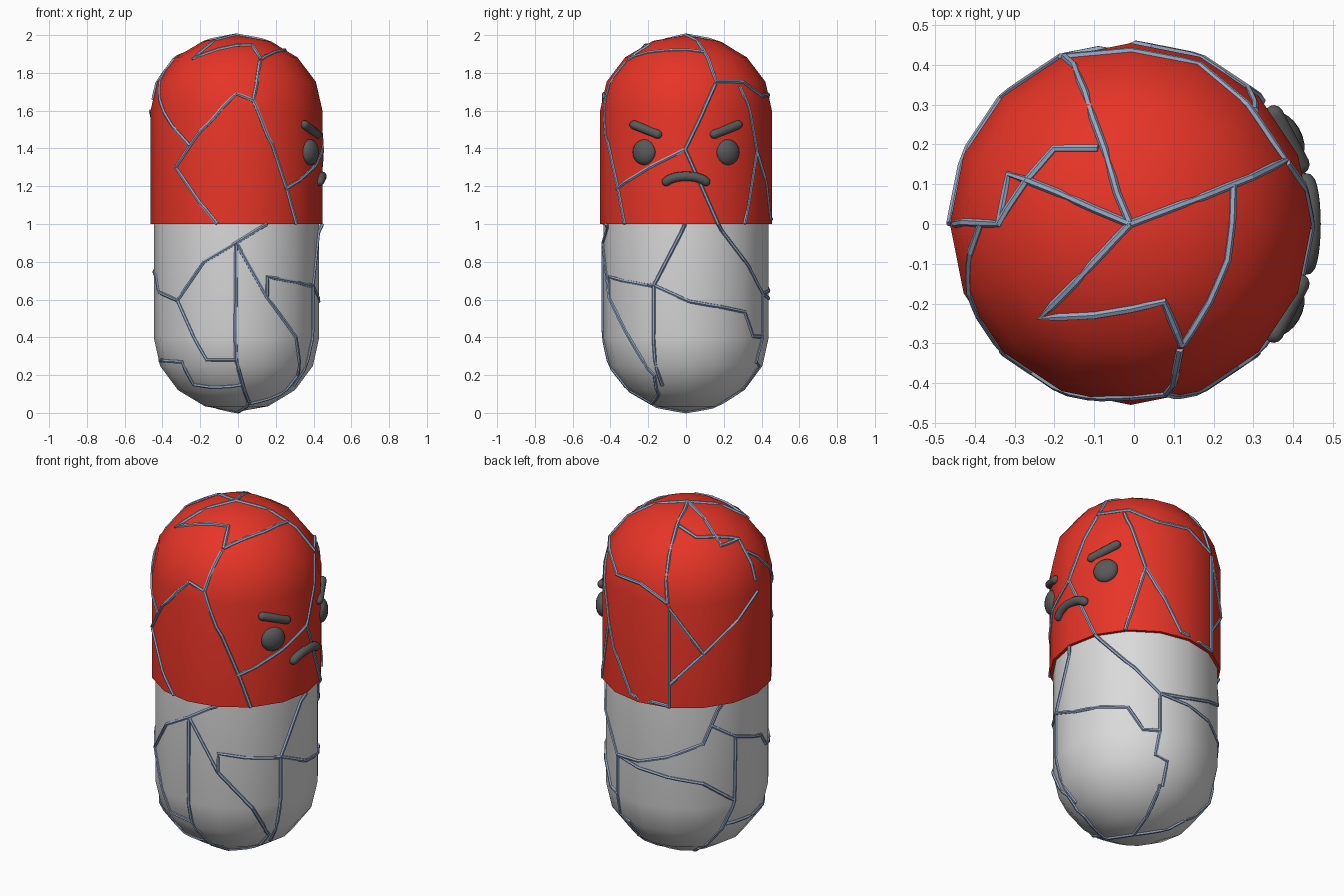
import bpy, bmesh, math
from mathutils import Vector
from mathutils.bvhtree import BVHTree

if "Cube" in bpy.data.objects:
    bpy.data.objects.remove(bpy.data.objects["Cube"], do_unlink=True)

CENTRE_X = -0.008
SIDES = 16


def material(name, colour):
    mat = bpy.data.materials.new(name)
    mat.use_nodes = True
    mat.diffuse_color = (*colour, 1)
    mat.node_tree.nodes["Principled BSDF"].inputs["Base Color"].default_value = (*colour, 1)
    return mat


RED = material("red", (0.8, 0.035, 0.02))
GREY = material("light grey", (0.7, 0.7, 0.7))
STEEL = material("steel blue", (0.30, 0.39, 0.55))
DARK = material("dark grey", (0.1, 0.1, 0.1))


def select(obj):
    bpy.ops.object.select_all(action="DESELECT")
    obj.select_set(True)
    bpy.context.view_layer.objects.active = obj


def add(name, bm, mat, smooth=True):
    mesh = bpy.data.meshes.new(name)
    bm.to_mesh(mesh)
    bm.free()
    obj = bpy.data.objects.new(name, mesh)
    bpy.context.collection.objects.link(obj)
    mesh.materials.append(mat)
    if smooth:
        select(obj)
        bpy.ops.object.shade_smooth_by_angle(angle=math.radians(45))
    return obj


def half_shell(name, profile, mat):
    """Turn a (radius, height) profile about the body axis."""
    bm = bmesh.new()
    points = [bm.verts.new((r, 0, z)) for r, z in profile]
    edges = [bm.edges.new(pair) for pair in zip(points, points[1:])]
    bmesh.ops.spin(bm, geom=points + edges, cent=(0, 0, 0), axis=(0, 0, 1),
                   angle=math.tau, steps=SIDES)
    bmesh.ops.remove_doubles(bm, verts=bm.verts[:], dist=0.001)
    bmesh.ops.recalc_face_normals(bm, faces=bm.faces[:])
    bmesh.ops.translate(bm, verts=bm.verts[:], vec=(CENTRE_X, 0, 0))
    return add(name, bm, mat)


def dome(radius, base, height):
    arc = [math.radians(22.5 * i) for i in range(5)]
    return [(radius * math.cos(t), base + height * math.sin(t)) for t in arc]


# Two halves of the capsule, the upper one slightly wider
upper = half_shell("upper_shell", [(0.435, 1.0), (0.455, 1.0)] + dome(0.455, 1.6, 0.4), RED)
lower = half_shell("lower_shell", [(0.438, 1.01)] + dome(0.438, 0.4, -0.395), GREY)

surface = bmesh.new()
surface.from_mesh(upper.data)
surface.from_mesh(lower.data)
tree = BVHTree.FromBMesh(surface)
surface.free()


def tube(name, paths, radius, mat, sides, round_ends=False):
    curve = bpy.data.curves.new(name, "CURVE")
    curve.dimensions = "3D"
    curve.bevel_depth = radius
    curve.bevel_resolution = sides // 2 - 2
    curve.use_fill_caps = True
    for path in paths:
        pts = [(Vector(p), 1.0) for p in path]
        if round_ends:
            head = (pts[0][0] - pts[1][0]).normalized()
            tail = (pts[-1][0] - pts[-2][0]).normalized()
            cap = [(radius * math.sin(t), math.cos(t)) for t in (0.5, 1.0, 1.4)]
            start = [(pts[0][0] + head * d, w) for d, w in reversed(cap)]
            end = [(pts[-1][0] + tail * d, w) for d, w in cap]
            pts = start + pts + end
        spline = curve.splines.new("POLY")
        spline.points.add(len(pts) - 1)
        for point, (co, weight) in zip(spline.points, pts):
            point.co = (*co, 1)
            point.radius = weight
    obj = bpy.data.objects.new(name, curve)
    bpy.context.collection.objects.link(obj)
    curve.materials.append(mat)
    select(obj)
    bpy.ops.object.convert(target="MESH")
    obj = bpy.context.object
    if round_ends:
        bpy.ops.object.shade_smooth_by_angle(angle=math.radians(60))
    else:
        bpy.ops.object.shade_flat()
    return obj


def on_shell(side, a, b):
    """Project a drawn point onto the capsule from the given side."""
    if side == "turn":
        t = math.radians(a)
        way = Vector((-math.cos(t), -math.sin(t), 0))
        mid = Vector((CENTRE_X, 0, b))
    else:
        way, mid = {"front": ((0, 1, 0), (a, 0, b)), "face": ((-1, 0, 0), (0, a, b)),
                    "top": ((0, 0, -1), (a, b, 1.5)), "under": ((0, 0, 1), (a, b, 0.5))}[side]
        way, mid = Vector(way), Vector(mid)
    hit = tree.ray_cast(mid - way * 3, way)[0]
    return hit or tree.find_nearest(mid - way * 0.1)[0]


def crack(side, points):
    """Lay a broken line along the capsule surface."""
    corners = [on_shell(side, a, b) for a, b in points]
    path = [corners[0]]
    for p, q in zip(corners, corners[1:]):
        steps = max(1, round((q - p).length / 0.05))
        path += [tree.find_nearest(p.lerp(q, i / steps))[0] for i in range(1, steps + 1)]
    return path


# Cracks across the upper half
crown = [
    [(-.01, 0), (-.175, .42)],
    [(-.01, 0), (.25, .1), (.38, .16), (.285, .3), (.165, .4), (-.01, .435), (-.175, .42)],
    [(-.01, 0), (-.235, -.235), (-.1, -.23), (-.01, -.215), (.075, -.195), (.12, -.305)],
    [(.12, -.305), (.19, -.195), (.235, -.09), (.25, .1)],
    [(-.01, 0), (-.27, .11), (-.315, .125), (-.34, 0), (-.45, 0)],
    [(-.34, 0), (-.27, .11), (-.2, .19), (-.09, .19)],
]
upper_front = [
    [(-.11, 1), (-.33, 1.3), (-.255, 1.415), (-.01, 1.69), (.08, 1.655), (.26, 1.18), (.31, 1)],
    [(-.255, 1.415), (-.39, 1.59), (-.415, 1.69), (-.385, 1.81)],
    [(.115, 1.86), (.08, 1.655)],
]
upper_face = [
    [(.155, 1.74), (-.005, 1.395), (.17, 1)],
    [(-.005, 1.395), (-.185, 1.305), (-.365, 1.185)],
    [(.285, 1.73), (.375, 1.385), (.31, 1)],
]
upper_back = [
    [(112.5, 1.59), (112.5, 1)],
    [(112.5, 1.58), (136, 1.316), (112.5, 1.13)],
    [(136, 1.316), (180, 1.6)],
    [(57, 1.385), (83, 1.03), (112, 1.01)],
]
tube("upper_cracks",
     [crack("top", c) for c in crown] + [crack("front", c) for c in upper_front]
     + [crack("face", c) for c in upper_face] + [crack("turn", c) for c in upper_back],
     0.01, STEEL, 6)

# Cracks across the lower half
lower_front = [
    [(.155, 1), (-.01, .9), (-.18, .8), (-.32, .595), (-.42, .645)],
    [(-.32, .595), (-.165, .28), (-.01, .28)],
    [(-.01, .9), (-.01, .28), (.025, .15), (.06, .05)],
    [(-.4, .28), (-.295, .27), (-.235, .15), (.025, .15)],
    [(-.01, .9), (.155, .61), (.305, .405), (.315, .2), (.22, .1), (.06, .05)],
    [(.155, .61), (.155, .72), (.39, .67)],
]
lower_face = [
    [(-.2, .68), (-.17, .675), (.02, .59), (.31, .535), (.355, .405), (.405, .405)],
    [(-.005, 1), (-.17, .675), (-.17, .44), (-.125, .145)],
    [(.17, 1), (.405, .63), (.405, .405), (.37, .27), (.385, .25), (.31, .14)],
]
lower_back = [
    [(149, 1), (142, .88), (136, .78), (111, .7), (89, .645), (68, .63)],
    [(142, .88), (161, .79), (190, .72), (198, .645)],
    [(161, .79), (160, .42), (152, .25), (140, .1)],
    [(68, .63), (111, .585), (136, .55), (160, .42)],
    [(198, .28), (155, .28)],
]
underside = [
    [(.06, -.2), (0, 0), (.08, .31)],
    [(0, 0), (-.2, .17)],
]
tube("lower_cracks",
     [crack("front", c) for c in lower_front] + [crack("face", c) for c in lower_face]
     + [crack("turn", c) for c in lower_back] + [crack("under", c) for c in underside],
     0.01, STEEL, 6)

# Scowling face: flattened eyes, slanted brows, down-turned mouth
for side, name in ((1, "left"), (-1, "right")):
    bm = bmesh.new()
    bmesh.ops.create_uvsphere(bm, u_segments=20, v_segments=12, radius=0.068)
    eye = add(name + "_eye", bm, DARK)
    eye.scale.x = 0.6
    eye.location = (0.38, side * 0.22, 1.38)
    eye.rotation_euler.z = side * math.radians(30)
    tube(name + "_brow", [[(0.352, side * 0.275, 1.525), (0.418, side * 0.15, 1.475)]],
         0.024, DARK, 12, True)

arch = [math.radians(a) for a in range(-70, 71, 14)]
tube("mouth", [[(0.425 + 0.02 * math.cos(t), 0.11 * math.sin(t), 1.21 + 0.043 * math.cos(t))
                for t in arch]], 0.025, DARK, 12, True)
